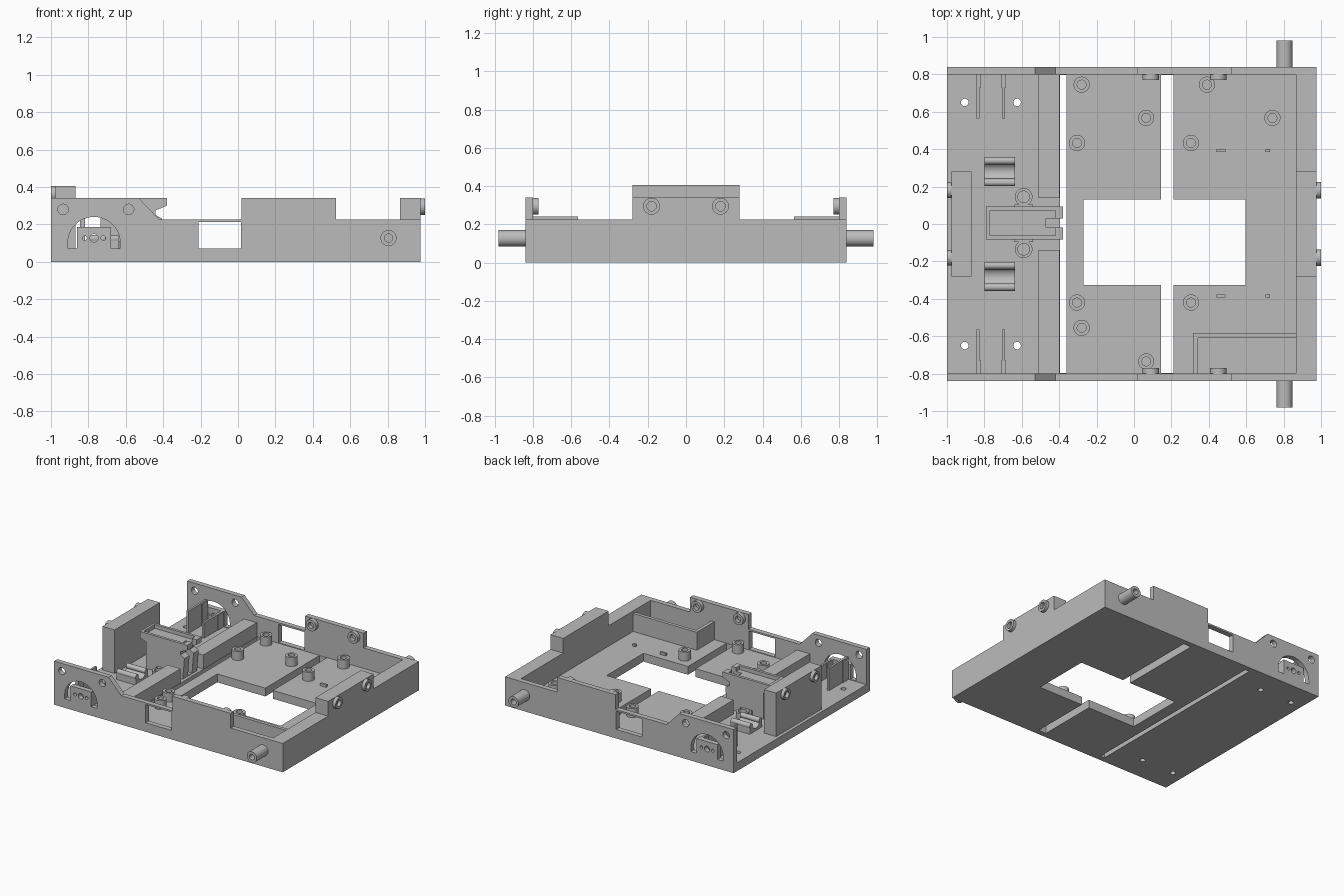
import bpy, bmesh, math
from mathutils import Vector, Matrix

if "Cube" in bpy.data.objects:
    bpy.data.objects.remove(bpy.data.objects["Cube"])

grey = bpy.data.materials.new("plain_grey")
grey.use_nodes = True
colour = (0.5, 0.5, 0.5, 1)
grey.diffuse_color = colour
grey.node_tree.nodes["Principled BSDF"].inputs["Base Color"].default_value = colour


def finish(name, bm):
    bmesh.ops.recalc_face_normals(bm, faces=bm.faces)
    mesh = bpy.data.meshes.new(name)
    bm.to_mesh(mesh)
    bm.free()
    mesh.materials.append(grey)
    ob = bpy.data.objects.new(name, mesh)
    bpy.context.collection.objects.link(ob)
    return ob


def box(name, x, y, z):
    """Box from (min, max) spans."""
    bm = bmesh.new()
    spans = (x, y, z)
    centre = Vector([sum(s) / 2 for s in spans])
    size = [abs(s[1] - s[0]) for s in spans]
    bmesh.ops.create_cube(bm, size=1, matrix=Matrix.Translation(centre) @ Matrix.Diagonal((*size, 1)))
    return finish(name, bm)


def extrude_y(name, profile, y0, y1):
    """Extrude an (x, z) outline along y."""
    bm = bmesh.new()
    face = bm.faces.new([bm.verts.new((x, y0, z)) for x, z in profile])
    out = bmesh.ops.extrude_face_region(bm, geom=[face])
    verts = [v for v in out["geom"] if isinstance(v, bmesh.types.BMVert)]
    bmesh.ops.translate(bm, verts=verts, vec=(0, y1 - y0, 0))
    return finish(name, bm)


def boss(name, base, axis, radius, length, hole=0, depth=0):
    """Round post, lathed, with a blind hole in its free end."""
    outline = [(0, 0), (radius, 0), (radius, length)]
    if hole:
        outline += [(hole, length), (hole, length - depth), (0, length - depth)]
    else:
        outline += [(0, length)]
    bm = bmesh.new()
    verts = [bm.verts.new((r, 0, h)) for r, h in outline]
    edges = [bm.edges.new(pair) for pair in zip(verts, verts[1:])]
    bmesh.ops.spin(bm, geom=verts + edges, cent=(0, 0, 0), axis=(0, 0, 1),
                   angle=math.tau, steps=32)
    bmesh.ops.remove_doubles(bm, verts=bm.verts, dist=0.0002)
    turn = Vector((0, 0, 1)).rotation_difference(Vector(axis)).to_matrix().to_4x4()
    bm.transform(Matrix.Translation(base) @ turn)
    ob = finish(name, bm)
    smooth.append(ob)
    return ob


def cut(target, cutters):
    for c in cutters:
        c.hide_render = True
        mod = target.modifiers.new("cut", "BOOLEAN")
        mod.operation, mod.solver, mod.object = "DIFFERENCE", "EXACT", c
        bpy.context.view_layer.objects.active = target
        bpy.ops.object.modifier_apply(modifier=mod.name)
        bpy.data.objects.remove(c)


smooth = []
FLOOR, RIM, TALL = 0.065, 0.225, 0.34
INNER, OUTER = 0.8, 0.84

# Floor plate with its slots, central opening and screw holes
floor = box("floor_plate", (-1, 0.865), (-INNER, INNER), (0, FLOOR))
cutters = [
    box("slot_cutter", (-0.395, -0.36), (-0.797, 0.797), (-1, 1)),
    box("slot_cutter", (0.145, 0.21), (-0.797, 0.797), (-1, 1)),
    box("opening_cutter", (-0.27, 0.595), (-0.325, 0.13), (-1, 1)),
]
for x in (-0.905, -0.625):
    for y in (-0.65, 0.65):
        cutters.append(boss("hole_cutter", (x, y, -0.1), (0, 0, 1), 0.02, 0.4))
smooth.clear()
cut(floor, cutters)

# Side walls, built for both sides
wall_outline = [(-1, 0), (0.975, 0), (0.975, RIM), (0.525, RIM), (0.525, TALL), (0.02, TALL),
                (0.02, RIM), (-0.42, RIM), (-0.53, TALL), (-1, TALL)]
arc = [(-0.77 + 0.14 * math.cos(a), 0.1 + 0.14 * math.sin(a))
       for a in [math.pi * i / 24 for i in range(25)]]
arch = arc + [(-0.91, 0.07), (-0.86, 0.07), (-0.86, 0.185),
              (-0.68, 0.185), (-0.68, 0.07), (-0.63, 0.07)]
for s, side in ((-1, "front"), (1, "back")):
    wall = extrude_y(side + "_wall", wall_outline, s * INNER, s * OUTER)
    cutters = [extrude_y("arch_cutter", arch, s * 0.7, s * 0.9),
               box("window_cutter", (-0.21, 0.015), (s * 0.7, s * 0.9), (0.07, 0.212))]
    for x, z, r in ((-0.935, 0.28, 0.028), (-0.585, 0.28, 0.028), (-0.77, 0.127, 0.022),
                    (-0.82, 0.127, 0.012), (-0.72, 0.127, 0.012)):
        cutters.append(boss("hole_cutter", (x, s * 0.7, z), (0, s, 0), r, 0.2))
    del smooth[-5:]
    cut(wall, cutters)
    smooth.append(wall)

    # Axle pin and inner wall bosses
    boss(side + "_axle_pin", (0.805, s * (OUTER - 0.005), 0.127), (0, s, 0), 0.043, 0.145, 0.022, 0.1)
    for x in (0.09, 0.45):
        boss(side + "_wall_boss", (x, s * (INNER + 0.005), 0.295), (0, -s, 0), 0.044, 0.035, 0.024, 0.03)

    # Fins behind the arch tab
    for x, top in ((-0.833, 0.24), (-0.697, 0.185)):
        box(side + "_fin", (x - 0.008, x + 0.008), (s * 0.565, s * INNER), (0.05, top))
        out = 0.012 if x < -0.8 else -0.012
        box(side + "_fin_root", sorted((x - out, x + out * 1.2)), (s * 0.73, s * INNER), (0.05, top - 0.003))

    # Raised cross bar
    box(side + "_cross_bar", (-0.51, -0.398), (s * 0.14, s * INNER), (0.05, 0.175))

    # Round-edged cradle clip: bed with a channel between two lips
    cradle = box(side + "_cradle", (-0.8, -0.635), (s * 0.205, s * 0.355), (0.05, 0.12))
    channel = boss("channel_cutter", (-0.9, s * 0.28, 0.135), (1, 0, 0), 0.05, 0.4)
    smooth.remove(channel)
    cut(cradle, [channel])
    smooth.append(cradle)
    for y in (0.222, 0.338):
        boss(side + "_cradle_lip", (-0.8, s * y, 0.123), (1, 0, 0), 0.02, 0.165)

    # Bosses on the two ends
    boss("end_wall_boss", (0.97, s * 0.18, 0.295), (1, 0, 0), 0.044, 0.03, 0.025, 0.028)
    boss("end_block_boss", (-0.97, s * 0.18, 0.363), (-1, 0, 0), 0.042, 0.03, 0.025, 0.028)

    # Small locating nubs
    for x, w in ((0.465, 0.025), (0.715, 0.011)):
        y = s * 0.39 + 0.004
        box("nub", (x - w, x + w), (y - 0.008, y + 0.008), (0.05, 0.085))

    # Screw ear beside the centre bracket
    y = s * 0.14 + 0.005
    boss("bracket_ear", (-0.59, y, 0.05), (0, 0, 1), 0.047, 0.06, 0.031, 0.05)
    box("bracket_ear_web", (-0.64, -0.54), (s * 0.07, y - s * 0.04), (0.05, 0.108))

# End wall with raised middle, and tall block at the other end
box("end_wall", (0.865, 0.975), (-INNER, INNER), (0, RIM))
box("end_wall_riser", (0.865, 0.975), (-0.28, 0.28), (RIM, TALL))
box("end_block", (-0.975, -0.87), (-0.28, 0.28), (0.05, 0.405))

# Centre bracket with a jaw, a shallow tray on top and an open notch
jaw = [(-0.735, 0.05), (-0.42, 0.05), (-0.405, 0.23), (-0.44, 0.25), (-0.44, 0.275),
       (-0.415, 0.285), (-0.38, 0.3), (-0.38, TALL), (-0.79, TALL), (-0.79, 0.29), (-0.735, 0.27)]
bracket = extrude_y("centre_bracket", jaw, -0.083, 0.093)
cut(bracket, [box("tray_cutter", (-0.77, -0.42), (-0.062, 0.072), (0.31, 0.5)),
              box("notch_cutter", (-0.47, -0.3), (-0.02, 0.03), (0.07, 0.5))])

# Corner partition
box("partition_long", (0.315, 0.87), (-0.61, -0.583), (0.05, 0.205))
box("partition_short", (0.315, 0.342), (-INNER, -0.61), (0.05, 0.205))

# Board standoffs
for x, y in ((-0.28, 0.745), (-0.305, 0.433), (0.065, 0.567), (0.39, 0.745), (0.74, 0.567),
             (0.305, 0.433), (-0.305, -0.42), (0.305, -0.42), (-0.28, -0.555), (0.065, -0.735)):
    boss("standoff", (x, y, 0.05), (0, 0, 1), 0.043, 0.085, 0.024, 0.075)

# Smooth the round parts, keeping edges sharp
bpy.ops.object.select_all(action="DESELECT")
for ob in smooth:
    ob.select_set(True)
bpy.context.view_layer.objects.active = smooth[0]
bpy.ops.object.shade_smooth_by_angle(angle=math.radians(30))
